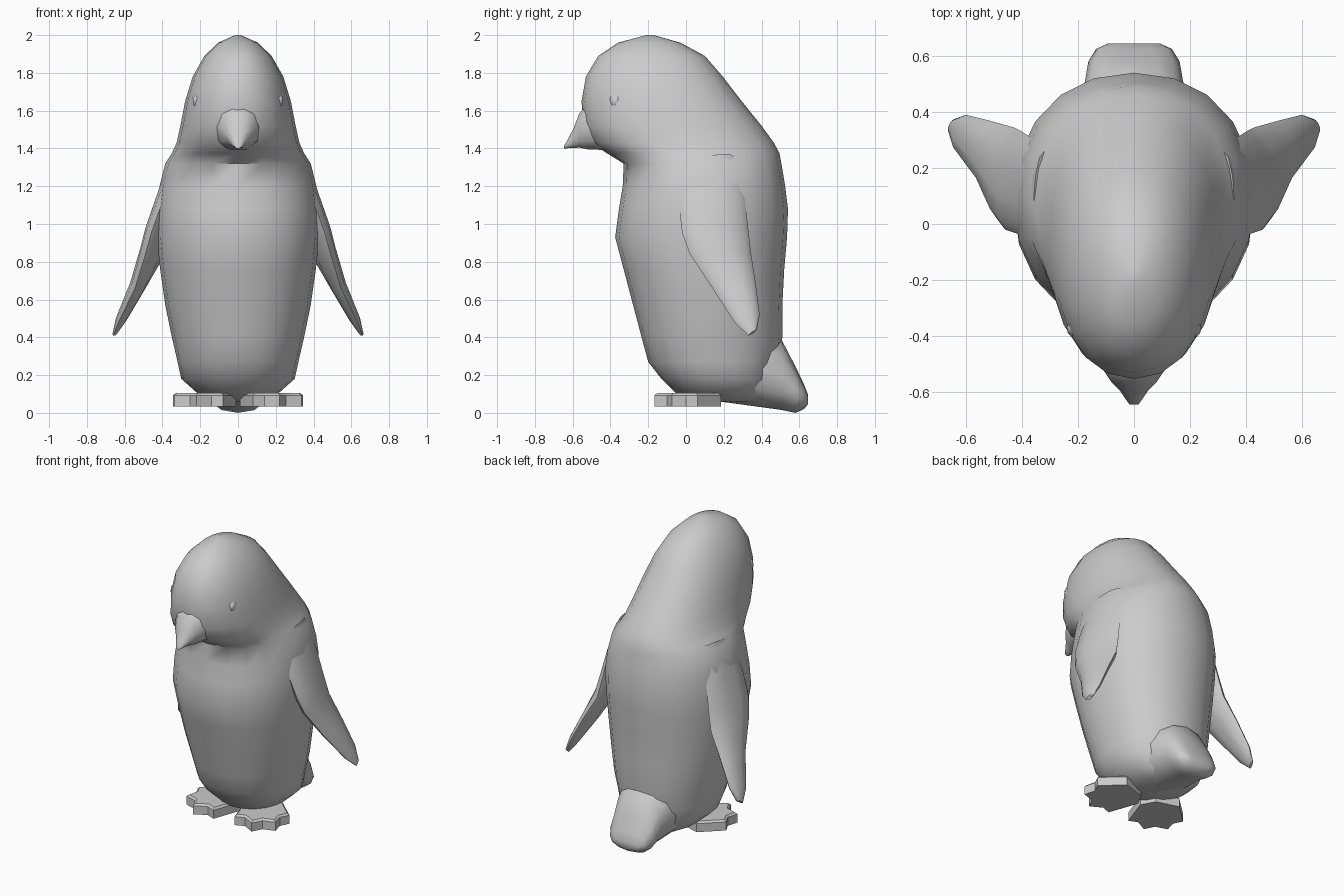
import bpy, bmesh, math
from mathutils import Vector, Matrix

if "Cube" in bpy.data.objects:
    bpy.data.objects.remove(bpy.data.objects["Cube"])


def finish(name, bm, angle=50, mirror=False):
    bmesh.ops.recalc_face_normals(bm, faces=bm.faces[:])
    me = bpy.data.meshes.new(name)
    bm.to_mesh(me)
    bm.free()
    ob = bpy.data.objects.new(name, me)
    bpy.context.collection.objects.link(ob)
    me.shade_smooth()
    me.set_sharp_from_angle(angle=math.radians(angle))
    if mirror:
        ob.modifiers.new("mirror", 'MIRROR').use_mirror_merge = False
    return ob


def oval(center, u, v, n, power=2.0):
    """Superellipse ring spanned by half-axes u and v."""
    pts = []
    for i in range(n):
        t = 2 * math.pi * i / n
        c, s = math.cos(t), math.sin(t)
        pts.append(center + u * math.copysign(abs(c) ** (2 / power), c)
                   + v * math.copysign(abs(s) ** (2 / power), s))
    return pts


def loft(name, rings, angle=50, mirror=False):
    bm = bmesh.new()
    loops = [[bm.verts.new(p) for p in r] for r in rings]
    for a, b in zip(loops, loops[1:]):
        n = len(a)
        for i in range(n):
            bm.faces.new((a[i], a[(i + 1) % n], b[(i + 1) % n], b[i]))
    for end in (loops[0], loops[-1]):
        bm.faces.new(end)
    return finish(name, bm, angle, mirror)


X, Y, Z = Vector((1, 0, 0)), Vector((0, 1, 0)), Vector((0, 0, 1))

# body and head in one loft: z, front y, back y, half width
body = [(0.06, 0.08, 0.42, 0.12), (0.10, -0.05, 0.45, 0.21), (0.18, -0.13, 0.47, 0.30),
        (0.27, -0.20, 0.49, 0.32), (0.40, -0.235, 0.51, 0.35), (0.57, -0.28, 0.51, 0.385),
        (0.76, -0.33, 0.52, 0.412), (0.93, -0.375, 0.535, 0.43), (1.08, -0.355, 0.54, 0.43),
        (1.20, -0.335, 0.525, 0.415), (1.32, -0.33, 0.505, 0.385), (1.375, -0.42, 0.495, 0.35),
        (1.43, -0.50, 0.465, 0.325), (1.52, -0.545, 0.40, 0.305), (1.65, -0.553, 0.295, 0.28),
        (1.78, -0.53, 0.195, 0.24), (1.89, -0.465, 0.10, 0.178), (1.96, -0.36, -0.03, 0.105),
        (2.0, -0.21, -0.17, 0.015)]
loft("body", [oval(Vector((0, (f + b) / 2, z)), X * w, Y * (b - f) / 2, 20, 2.15)
              for z, f, b, w in body], 60)


def along_y(name, sections, n):
    # sections: y, low z, high z, half width
    loft(name, [oval(Vector((0, y, (lo + hi) / 2)), X * w, Z * (hi - lo) / 2, n, 2.2)
                for y, lo, hi, w in sections], 60)


# tail and beak
along_y("tail", [(0.18, 0.06, 0.45, 0.24), (0.40, 0.03, 0.44, 0.21), (0.51, 0.015, 0.38, 0.175),
                 (0.58, 0.0, 0.245, 0.163), (0.625, 0.02, 0.15, 0.135), (0.645, 0.045, 0.10, 0.09)], 12)
along_y("beak", [(-0.42, 1.385, 1.66, 0.15), (-0.52, 1.39, 1.64, 0.11), (-0.565, 1.40, 1.59, 0.08),
                 (-0.595, 1.40, 1.51, 0.05), (-0.625, 1.40, 1.45, 0.03), (-0.645, 1.40, 1.415, 0.015)], 10)

# wings: front edge point, back edge point, half thickness
wing = [((0.34, 0.00, 1.34), (0.32, 0.26, 1.36), 0.03),
        ((0.40, -0.04, 1.12), (0.37, 0.31, 1.14), 0.05),
        ((0.46, -0.02, 0.95), (0.40, 0.33, 0.97), 0.06),
        ((0.49, 0.02, 0.84), (0.43, 0.345, 0.84), 0.06),
        ((0.545, 0.14, 0.66), (0.52, 0.37, 0.68), 0.043),
        ((0.635, 0.26, 0.475), (0.60, 0.39, 0.52), 0.028),
        ((0.66, 0.33, 0.41), (0.64, 0.375, 0.44), 0.012)]
rings = []
for front, back, t in wing:
    f, b = Vector(front), Vector(back)
    across = Vector((0.85, 0.1, 0.5)).normalized()
    rings.append(oval((f + b) / 2, (b - f) / 2, across * t, 10))
loft("wings", rings, 60, True)

# webbed feet, turned outwards
outline = [(0.08, -0.15), (0.14, -0.125), (0.22, -0.168), (0.255, -0.10), (0.335, -0.075),
           (0.315, 0.0), (0.345, 0.06), (0.21, 0.185), (0.06, 0.14), (0.01, 0.05)]
bm = bmesh.new()
base = bm.faces.new([bm.verts.new((x, y, 0.035)) for x, y in outline])
top = bmesh.ops.extrude_face_region(bm, geom=[base])
verts = [g for g in top["geom"] if isinstance(g, bmesh.types.BMVert)]
bmesh.ops.translate(bm, verts=verts, vec=(0, 0, 0.07))
rim = [e for e in bm.edges if all(v.co.z > 0.1 for v in e.verts)]
bmesh.ops.bevel(bm, geom=rim, offset=0.012, segments=1, affect='EDGES')
finish("feet", bm, 40, True)

# eyes
bm = bmesh.new()
bmesh.ops.create_icosphere(bm, subdivisions=1, radius=1,
                           matrix=Matrix.Translation((0.217, -0.37, 1.65)) @ Matrix.Diagonal((0.026, 0.038, 0.043, 1)))
finish("eyes", bm, 60, True)
